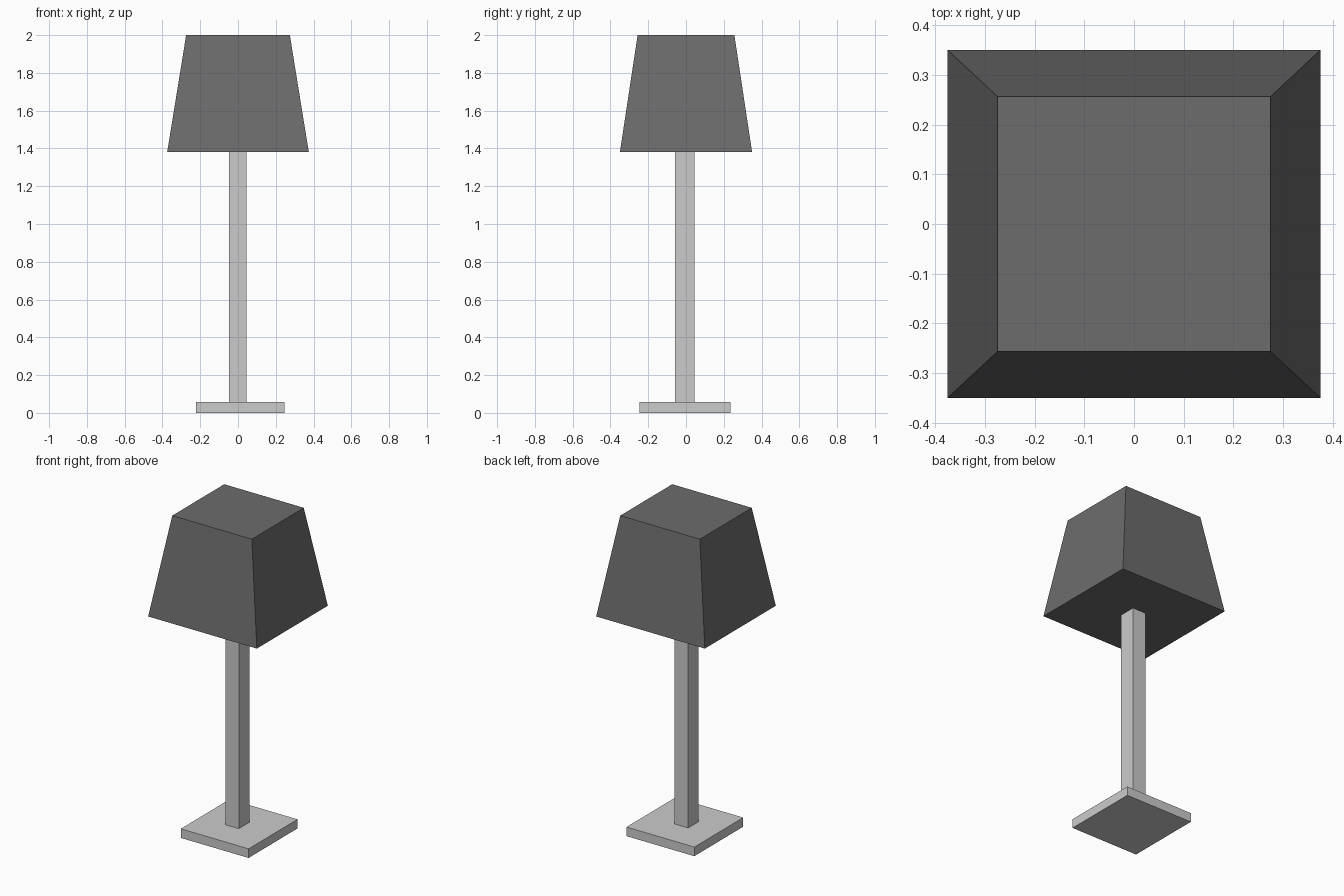
import bpy, bmesh

if "Cube" in bpy.data.objects:
    bpy.data.objects.remove(bpy.data.objects["Cube"])


def tapered_box(name, x, y, z, top_scale=1.0):
    """Box spanning the given (min, max) ranges, with its top face scaled about its centre."""
    cx, cy = sum(x) / 2, sum(y) / 2
    bm = bmesh.new()
    bmesh.ops.create_cube(bm, size=1)
    for v in bm.verts:
        s = top_scale if v.co.z > 0 else 1.0
        v.co.x *= (x[1] - x[0]) * s
        v.co.y *= (y[1] - y[0]) * s
        v.co.z = z[1] if v.co.z > 0 else z[0]
    mesh = bpy.data.meshes.new(name)
    bm.to_mesh(mesh)
    bm.free()
    obj = bpy.data.objects.new(name, mesh)
    obj.location = (cx, cy, 0)
    bpy.context.collection.objects.link(obj)
    return obj


# Foot plate and post, slightly off the shade's centre
tapered_box("base", (-0.222, 0.246), (-0.247, 0.235), (0, 0.057))
tapered_box("post", (-0.047, 0.046), (-0.058, 0.046), (0.057, 1.38))

# Dark, closed, tapering lampshade
shade = tapered_box("lampshade", (-0.375, 0.375), (-0.35, 0.35), (1.38, 2.0), 0.732)
dark = bpy.data.materials.new("dark_grey")
dark.diffuse_color = (0.15, 0.15, 0.15, 1)
dark.use_nodes = True
dark.node_tree.nodes["Principled BSDF"].inputs["Base Color"].default_value = dark.diffuse_color
shade.data.materials.append(dark)
